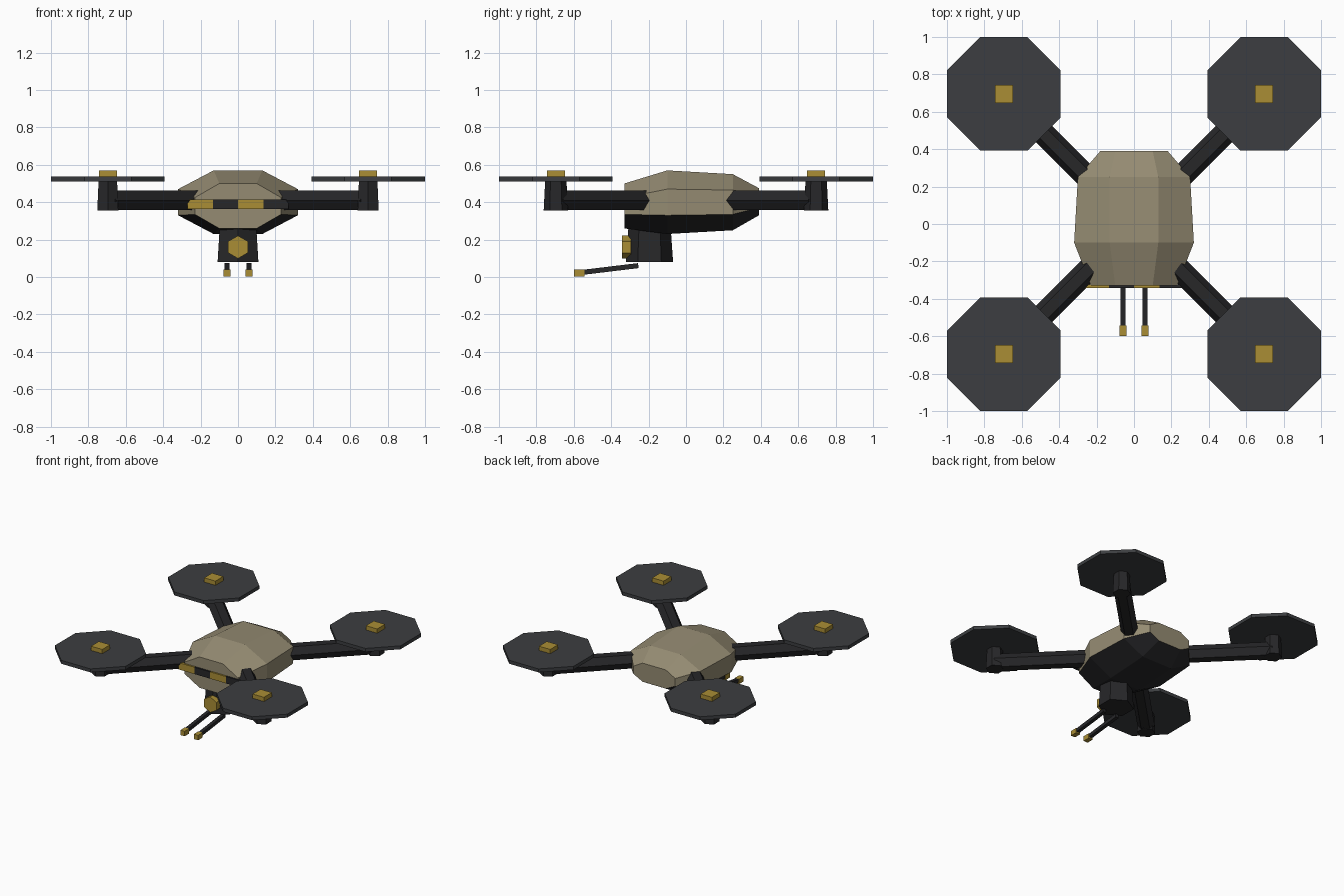
import bpy, bmesh, math
from mathutils import Vector, Matrix

if "Cube" in bpy.data.objects:
    bpy.data.objects.remove(bpy.data.objects["Cube"])


def material(name, rgb):
    m = bpy.data.materials.new(name)
    m.diffuse_color = (*rgb, 1)
    m.use_nodes = True
    m.node_tree.nodes["Principled BSDF"].inputs["Base Color"].default_value = m.diffuse_color
    return m


TAN = material("tan_shell", (0.30, 0.26, 0.17))
DARK = material("dark_frame", (0.02, 0.02, 0.022))
ROTOR = material("rotor_grey", (0.045, 0.048, 0.052))
GOLD = material("gold_trim", (0.40, 0.27, 0.035))


def finish(name, bm, *mats):
    bmesh.ops.recalc_face_normals(bm, faces=bm.faces)
    me = bpy.data.meshes.new(name)
    bm.to_mesh(me)
    bm.free()
    for m in mats:
        me.materials.append(m)
    ob = bpy.data.objects.new(name, me)
    bpy.context.collection.objects.link(ob)
    return ob


def box(name, center, size, mat):
    bm = bmesh.new()
    bmesh.ops.create_cube(bm, size=1, matrix=Matrix.Translation(center) @ Matrix.Diagonal((*size, 1)))
    return finish(name, bm, mat)


def prism(name, a, b, r1, r2, sides, mat, phase):
    """Tapered n-sided bar from a to b; phase 0 puts a corner on the 'up' side."""
    a, b = Vector(a), Vector(b)
    w = (b - a).normalized()
    up = Vector((0, 1, 0)) if abs(w.z) > 0.9 else Vector((0, 0, 1))
    u = up.cross(w).normalized()
    v = w.cross(u)
    bm = bmesh.new()
    rings = []
    for p, r in ((a, r1), (b, r2)):
        ring = []
        for i in range(sides):
            t = phase + math.tau * i / sides
            ring.append(bm.verts.new(p + r * (math.sin(t) * u + math.cos(t) * v)))
        rings.append(ring)
    for i in range(sides):
        j = (i + 1) % sides
        bm.faces.new((rings[0][i], rings[0][j], rings[1][j], rings[1][i]))
    bm.faces.new(rings[0])
    bm.faces.new(rings[1])
    return finish(name, bm, mat)


# Faceted body: loft of eight-sided sections
# (y, inner half width, outer half width, z top, z shoulder, z belly line, z bottom)
sections = [
    (-0.33, 0.10, 0.23, 0.50, 0.425, 0.335, 0.26),
    (-0.10, 0.13, 0.32, 0.57, 0.47, 0.33, 0.23),
    (0.25, 0.13, 0.30, 0.55, 0.465, 0.335, 0.25),
    (0.39, 0.10, 0.18, 0.475, 0.43, 0.37, 0.33),
]
bm = bmesh.new()
rings = []
for y, wi, wo, zt, zs, zb, z0 in sections:
    half = [(wi, zt), (wo, zs), (wo, zb), (wi, z0)]
    pts = half + [(-x, z) for x, z in reversed(half)]
    rings.append([bm.verts.new((x, y, z)) for x, z in pts])
for r, s in zip(rings, rings[1:]):
    for i in range(8):
        j = (i + 1) % 8
        f = bm.faces.new((r[i], r[j], s[j], s[i]))
        f.material_index = 1 if i in (2, 3, 4) else 0
bm.faces.new(rings[0])
bm.faces.new(rings[-1])
finish("body_shell", bm, TAN, DARK)

# Four arms with motors, rotor discs and caps
C = 0.696
for sx, xn in ((-1, "left"), (1, "right")):
    for sy, yn in ((-1, "front"), (1, "back")):
        tag = f"{yn}_{xn}"
        x, y = sx * C, sy * C
        prism(f"arm_{tag}", (sx * 0.21, sy * 0.21, 0.41), (x, y, 0.41),
              0.061, 0.061, 6, DARK, math.pi / 6)
        prism(f"motor_{tag}", (x, y, 0.355), (x, y, 0.515), 0.065, 0.057, 6, DARK, 0)
        prism(f"rotor_{tag}", (x, y, 0.51), (x, y, 0.537), 0.329, 0.329, 8, ROTOR, math.pi / 8)
        box(f"rotor_cap_{tag}", (x, y, 0.553), (0.097, 0.097, 0.034), GOLD)

# Striped bar on the nose
for i in range(4):
    box(f"nose_stripe_{i + 1}", (-0.2025 + 0.135 * i, -0.333, 0.389), (0.135, 0.02, 0.053),
        DARK if i % 2 else GOLD)

# Sensor pod and lens under the nose
prism("sensor_pod", (0, -0.195, 0.08), (0, -0.195, 0.28), 0.126, 0.112, 6, DARK, 0)
prism("lens", (0, -0.295, 0.16), (0, -0.342, 0.16), 0.061, 0.061, 6, GOLD, 0)

# Twin probes with tips
for s, n in ((-1, "left"), (1, "right")):
    x = s * 0.058
    prism(f"probe_{n}", (x, -0.255, 0.061), (x, -0.57, 0.023), 0.019, 0.019, 4, DARK, math.pi / 4)
    box(f"probe_tip_{n}", (x, -0.572, 0.021), (0.037, 0.056, 0.038), GOLD)
